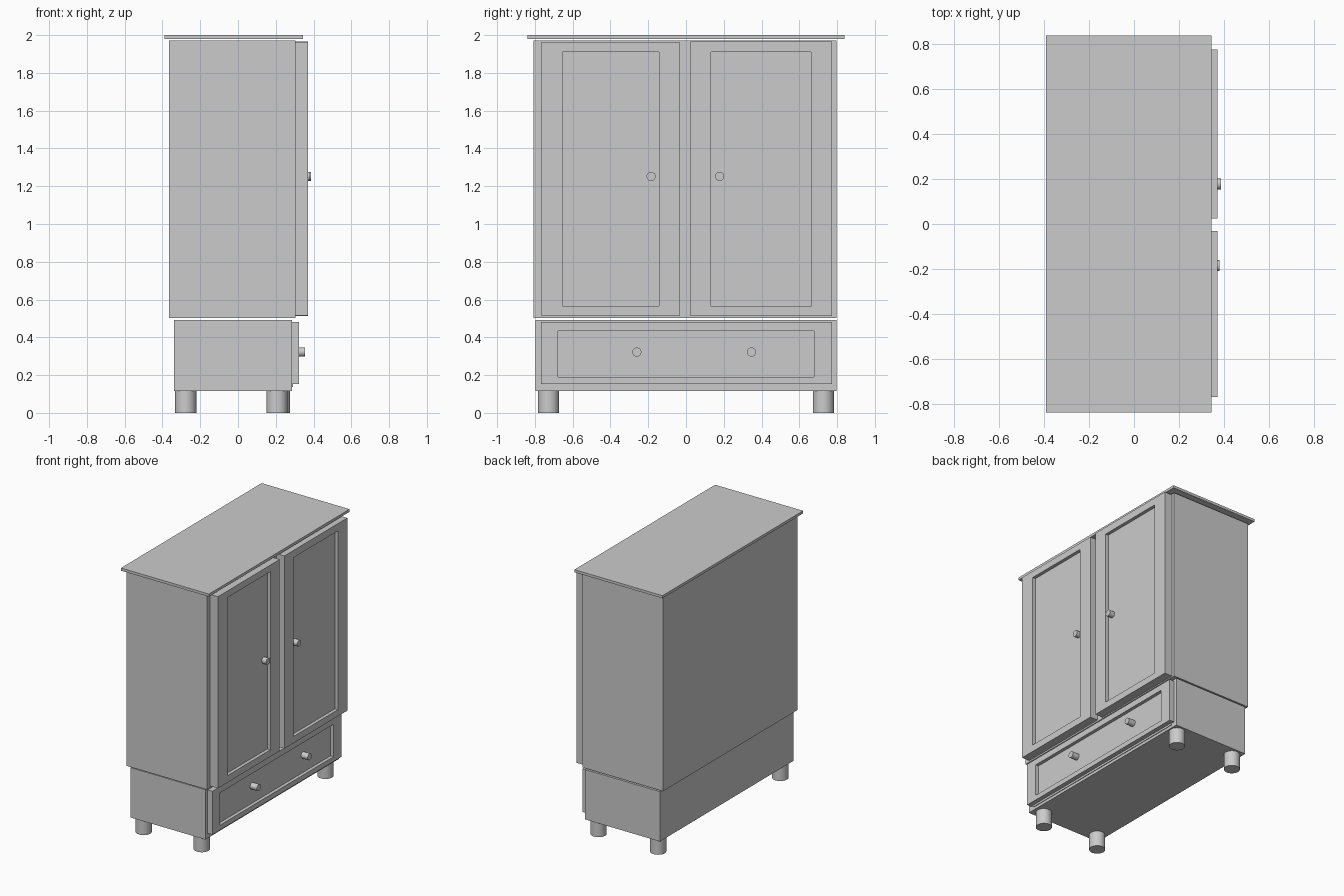
import bpy, bmesh, math

if "Cube" in bpy.data.objects:
    bpy.data.objects.remove(bpy.data.objects["Cube"])


def finish(name, bm):
    bmesh.ops.recalc_face_normals(bm, faces=bm.faces)
    mesh = bpy.data.meshes.new(name)
    bm.to_mesh(mesh)
    bm.free()
    ob = bpy.data.objects.new(name, mesh)
    bpy.context.collection.objects.link(ob)
    return ob


def box(name, x, y, z):
    """Box from (min, max) ranges."""
    bm = bmesh.new()
    bmesh.ops.create_cube(bm, size=1)
    for v in bm.verts:
        for i, (lo, hi) in enumerate((x, y, z)):
            v.co[i] = hi if v.co[i] > 0 else lo
    return finish(name, bm)


def panel(name, x, y, z, py, pz, depth):
    """Board facing +x with a recessed rectangular panel."""
    bm = bmesh.new()

    def ring(px, yr, zr):
        return [bm.verts.new((px, a, b)) for a, b in
                ((yr[0], zr[0]), (yr[1], zr[0]), (yr[1], zr[1]), (yr[0], zr[1]))]

    rings = [ring(x[0], y, z), ring(x[1], y, z),
             ring(x[1], py, pz), ring(x[1] - depth, py, pz)]
    for a, b in zip(rings, rings[1:]):
        for i in range(4):
            j = (i + 1) % 4
            bm.faces.new((a[i], a[j], b[j], b[i]))
    bm.faces.new(rings[0])
    bm.faces.new(rings[-1])
    return finish(name, bm)


def cylinder(name, loc, r, length, along_x=False):
    bpy.ops.mesh.primitive_cylinder_add(
        vertices=32, radius=r, depth=length, location=loc,
        rotation=(0, math.pi / 2 if along_x else 0, 0))
    ob = bpy.context.object
    ob.name = name
    bpy.ops.object.shade_smooth_by_angle(angle=math.radians(40))


# Carcass: top board, upper cabinet, drawer base
box("top_board", (-0.39, 0.344), (-0.838, 0.838), (1.98, 2.0))
box("upper_cabinet", (-0.366, 0.305), (-0.807, 0.797), (0.503, 1.972))
box("drawer_base", (-0.34, 0.285), (-0.797, 0.797), (0.117, 0.493))

# Doors with recessed panels
panel("left_door", (0.303, 0.37), (-0.768, -0.031), (0.515, 1.96),
      (-0.655, -0.143), (0.567, 1.91), 0.025)
panel("right_door", (0.303, 0.37), (0.024, 0.774), (0.512, 1.965),
      (0.133, 0.663), (0.562, 1.91), 0.025)

# Drawer front and the thin drawer box edge behind it
panel("drawer_front", (0.284, 0.324), (-0.768, 0.772), (0.153, 0.48),
      (-0.677, 0.677), (0.19, 0.434), 0.025)
box("drawer_box_edge", (0.27, 0.29), (-0.743, 0.747), (0.138, 0.47))

# Knobs: (name, y, z, start x, end x)
for name, y, z, x0, x1 in (("left_door_knob", -0.185, 1.252, 0.34, 0.38),
                           ("right_door_knob", 0.178, 1.252, 0.34, 0.386),
                           ("drawer_knob_left", -0.26, 0.322, 0.295, 0.355),
                           ("drawer_knob_right", 0.347, 0.322, 0.295, 0.355)):
    cylinder(name, ((x0 + x1) / 2, y, z), 0.024, x1 - x0, True)

# Round feet
for name, x, y in (("back_left_foot", -0.277, -0.728), ("back_right_foot", -0.277, 0.728),
                   ("front_left_foot", 0.207, -0.728), ("front_right_foot", 0.22, 0.728)):
    cylinder(name, (x, y, 0.06), 0.056, 0.12)
